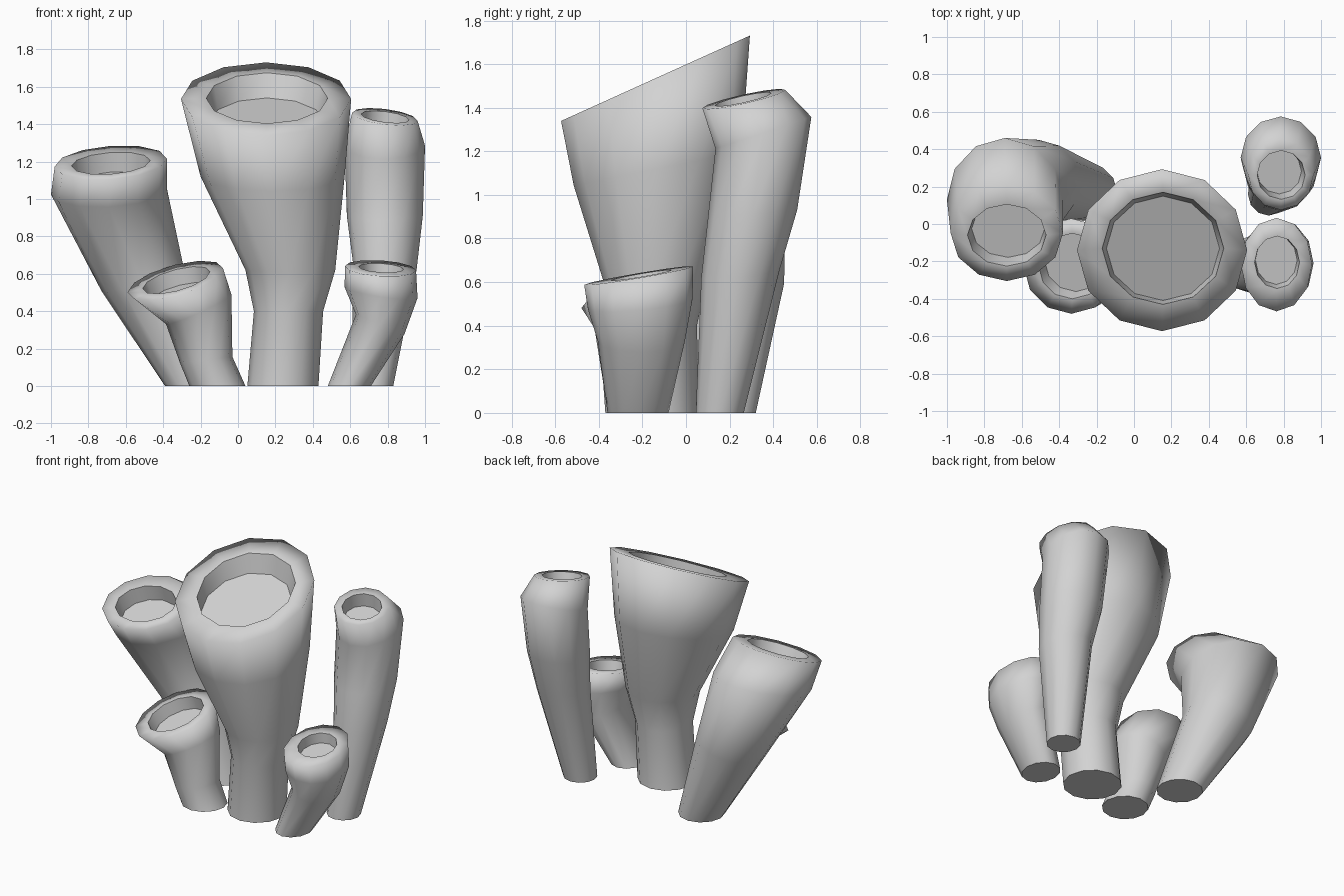
import bpy
import bmesh
from math import sin, cos, tau

SIDES = 12

cube = bpy.data.objects.get("Cube")
if cube:
    bpy.data.objects.remove(cube, do_unlink=True)

grey = bpy.data.materials.new("pale_grey")
grey.use_nodes = True
colour = (0.65, 0.65, 0.65, 1)
grey.diffuse_color = colour
grey.node_tree.nodes["Principled BSDF"].inputs["Base Color"].default_value = colour


def add_ring(bm, x, y, z, rx, ry, slope_x=0, slope_y=0):
    """Ellipse in plan, lying on a plane with the given slopes."""
    ring = []
    for i in range(SIDES):
        dx = rx * cos(tau * i / SIDES)
        dy = ry * sin(tau * i / SIDES)
        ring.append(bm.verts.new((x + dx, y + dy, z + slope_x * dx + slope_y * dy)))
    return ring


def loop_edges(bm, ring):
    return [bm.edges.get((ring[i], ring[i - 1])) for i in range(SIDES)]


def build_tube(name, rings, hole, depth, lean=1):
    """Loft through the rings, then sink a cup into the sloping mouth."""
    bm = bmesh.new()
    loops = [add_ring(bm, *r) for r in rings]

    # mouth of the cup lies on the rim plane, its floor is sunk below it
    x, y, z, _, _, sx, sy = rings[-1]
    hx, hy, hrx, hry = hole
    hz = z + sx * (hx - x) + sy * (hy - y)
    loops.append(add_ring(bm, hx, hy, hz, hrx, hry, sx, sy))
    loops.append(add_ring(bm, hx + lean * sx * depth, hy + lean * sy * depth,
                          hz - depth, hrx * 0.93, hry * 0.93, sx, sy))

    for low, high in zip(loops, loops[1:]):
        for i in range(SIDES):
            bm.faces.new((low[i - 1], low[i], high[i], high[i - 1]))
    bm.faces.new(loops[0][::-1])
    bm.faces.new(loops[-1])
    bm.normal_update()

    # smooth walls and rim, crisp base and cup edges
    for face in bm.faces:
        face.smooth = True
    for ring in (loops[0], loops[-2], loops[-1]):
        for edge in loop_edges(bm, ring):
            edge.smooth = False

    mesh = bpy.data.meshes.new(name)
    bm.to_mesh(mesh)
    bm.free()
    mesh.materials.append(grey)
    obj = bpy.data.objects.new(name, mesh)
    bpy.context.collection.objects.link(obj)


# Rings: x, y, z, radius x, radius y, slope x, slope y
build_tube("centre_tube", [
    (0.24, -0.13, 0, 0.19, 0.19),
    (0.27, -0.14, 0.40, 0.185, 0.19),
    (0.28, -0.14, 0.62, 0.24, 0.24, 0, 0.05),
    (0.185, -0.13, 1.12, 0.385, 0.385, 0, 0.2),
    (0.15, -0.14, 1.535, 0.455, 0.433, 0, 0.452),
], (0.155, -0.13, 0.325, 0.30), 0.125, lean=0)

build_tube("bent_side_tube", [
    (-0.24, 0.17, 0, 0.15, 0.15),
    (-0.51, 0.22, 0.57, 0.22, 0.23, 0.28, 0.1),
    (-0.69, 0.13, 1.04, 0.31, 0.33, 0.05, 0.25),
    (-0.68, -0.05, 1.195, 0.30, 0.255, 0.07, 0.35),
], (-0.68, -0.06, 0.21, 0.165), 0.1)

build_tube("short_front_tube", [
    (-0.11, -0.22, 0, 0.15, 0.15),
    (-0.17, -0.22, 0.14, 0.14, 0.16, 0.12, 0),
    (-0.21, -0.22, 0.41, 0.175, 0.20, 0.45, 0.1),
    (-0.335, -0.225, 0.565, 0.255, 0.255, 0.25, 0.33),
], (-0.33, -0.225, 0.18, 0.175), 0.08)

build_tube("small_corner_tube", [
    (0.595, -0.22, 0, 0.115, 0.14),
    (0.76, -0.205, 0.33, 0.13, 0.20, -0.4, 0),
    (0.765, -0.21, 0.50, 0.195, 0.24, -0.15, 0.1),
    (0.762, -0.217, 0.63, 0.19, 0.25, -0.06, 0.17),
], (0.765, -0.205, 0.12, 0.14), 0.07)

build_tube("tall_slim_tube", [
    (0.72, 0.155, 0, 0.11, 0.11),
    (0.785, 0.25, 0.64, 0.17, 0.18, -0.1, 0.1),
    (0.785, 0.305, 0.91, 0.203, 0.205, 0, 0.1),
    (0.785, 0.355, 1.285, 0.215, 0.22, 0, 0.33),
    (0.785, 0.265, 1.44, 0.175, 0.19, -0.12, 0.22),
], (0.787, 0.262, 0.128, 0.13), 0.09)
